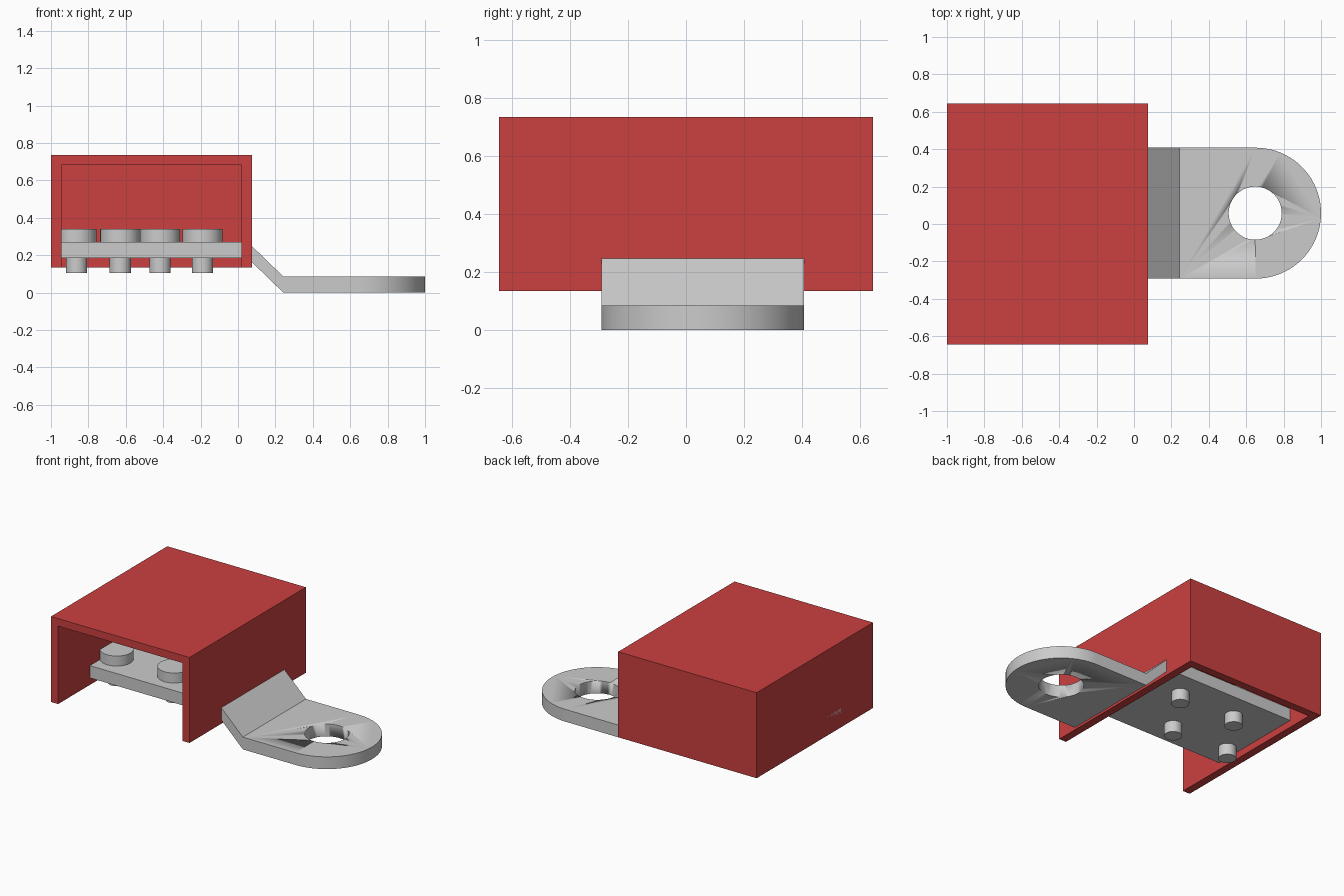
import bpy, bmesh, math

if "Cube" in bpy.data.objects:
    bpy.data.objects.remove(bpy.data.objects["Cube"])


def material(name, colour):
    m = bpy.data.materials.new(name)
    m.diffuse_color = (*colour, 1)
    m.use_nodes = True
    m.node_tree.nodes["Principled BSDF"].inputs["Base Color"].default_value = m.diffuse_color
    return m


RED = material("red plastic", (0.6, 0.052, 0.052))
GREY = material("grey metal", (0.6, 0.6, 0.6))
YC = 0.058      # centre line of the lug
T = 0.086       # metal thickness


def finish(bm, name, mat, smooth=False):
    bmesh.ops.recalc_face_normals(bm, faces=bm.faces)
    me = bpy.data.meshes.new(name)
    bm.to_mesh(me)
    bm.free()
    me.materials.append(mat)
    ob = bpy.data.objects.new(name, me)
    bpy.context.collection.objects.link(ob)
    if smooth:
        bpy.ops.object.select_all(action='DESELECT')
        ob.select_set(True)
        bpy.context.view_layer.objects.active = ob
        bpy.ops.object.shade_smooth_by_angle(angle=math.radians(30))
    return ob


def box(name, lo, hi, mat):
    bm = bmesh.new()
    bmesh.ops.create_cube(bm, size=1)
    for v in bm.verts:
        v.co = [(a + b) / 2 + c * (b - a) for a, b, c in zip(lo, hi, v.co)]
    return finish(bm, name, mat)


def cylinder(name, x, y, z0, z1, r, mat, segs=32):
    bm = bmesh.new()
    bmesh.ops.create_cone(bm, cap_ends=True, segments=segs, radius1=r, radius2=r, depth=z1 - z0)
    bmesh.ops.translate(bm, verts=bm.verts, vec=(x, y, (z0 + z1) / 2))
    return finish(bm, name, mat, True)


def cut(ob, cutter):
    mod = ob.modifiers.new("cut", 'BOOLEAN')
    mod.operation = 'DIFFERENCE'
    mod.solver = 'EXACT'
    mod.object = cutter
    cutter.hide_render = True
    cutter.hide_viewport = True


# Cover: box open at the front and underneath
cover = box("cover", (-1, -0.645, 0.135), (0.075, 0.645, 0.735), RED)
cut(cover, box("cover_cutter", (-0.945, -0.8, 0), (0.02, 0.59, 0.682), RED))

# Lug: stepped strip with a rounded, drilled end; z follows the outline stations
outline = [(-1, 0.184), (0.052, 0.184), (0.242, 0)]
R, EX = 0.35, 0.65
bm = bmesh.new()
strip = [[bm.verts.new((x, YC + s * R, z)) for s in (-1, 1)] for x, z in outline]
for a, b in zip(strip, strip[1:]):
    bm.faces.new((a[0], b[0], b[1], a[1]))
N = 40
arc = [bm.verts.new((EX + R * math.cos(t), YC + R * math.sin(t), 0))
       for t in (-math.pi / 2 + math.pi * i / N for i in range(N + 1))]
bm.faces.new([strip[-1][0]] + arc + [strip[-1][1]])
bmesh.ops.recalc_face_normals(bm, faces=bm.faces)
top = bmesh.ops.extrude_face_region(bm, geom=bm.faces[:], use_keep_orig=True)
bmesh.ops.translate(bm, vec=(0, 0, T),
                    verts=[v for v in top["geom"] if isinstance(v, bmesh.types.BMVert)])
lug = finish(bm, "lug", GREY, True)
cut(lug, cylinder("hole_cutter", 0.648, YC, -0.1, 0.2, 0.142, GREY, 48))

# Bolts in two staggered rows
for i, (x, side) in enumerate([(-0.19, 1), (-0.63, 1), (-0.417, -1), (-0.863, -1)], 1):
    y = YC + side * 0.17
    cylinder(f"bolt_head_{i}", x, y, 0.26, 0.34, 0.107, GREY)
    cylinder(f"bolt_shank_{i}", x, y, 0.105, 0.20, 0.057, GREY)
